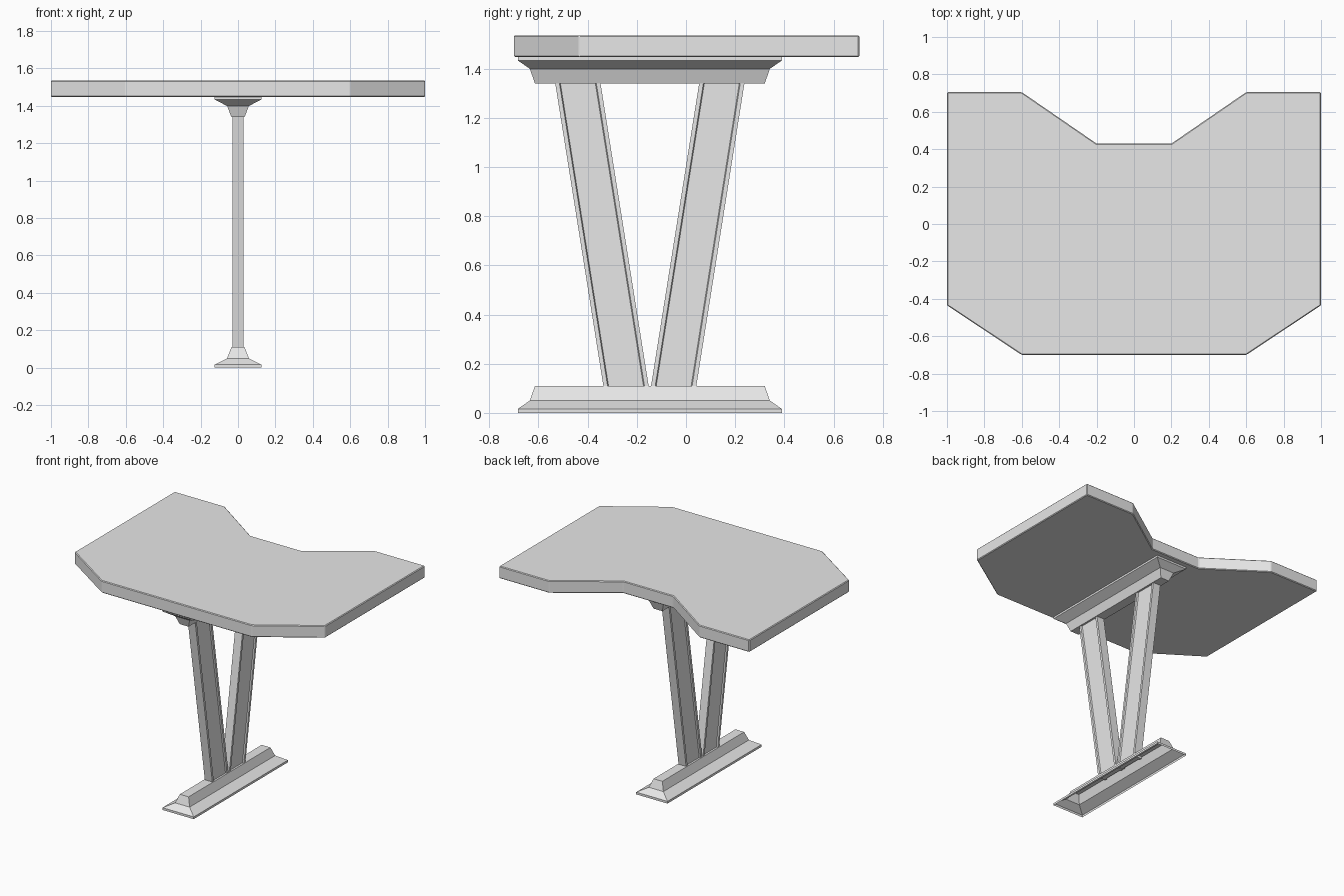
import bpy
import bmesh

if "Cube" in bpy.data.objects:
    bpy.data.objects.remove(bpy.data.objects["Cube"], do_unlink=True)

grey = bpy.data.materials.new("light_grey")
grey.use_nodes = True
colour = (0.8, 0.8, 0.8, 1)
grey.diffuse_color = colour
grey.node_tree.nodes["Principled BSDF"].inputs["Base Color"].default_value = colour


def loft(name, rings, cap_start=True, cap_end=True):
    """Skin a stack of matching point rings into one mesh object."""
    bm = bmesh.new()
    loops = [[bm.verts.new(p) for p in ring] for ring in rings]
    n = len(loops[0])
    for low, high in zip(loops, loops[1:]):
        for i in range(n):
            j = (i + 1) % n
            bm.faces.new((low[i], low[j], high[j], high[i]))
    if cap_start:
        bm.faces.new(loops[0][::-1])
    if cap_end:
        bm.faces.new(loops[-1])
    # outward normals, also for mirrored shells
    bmesh.ops.recalc_face_normals(bm, faces=bm.faces)
    mesh = bpy.data.meshes.new(name)
    bm.to_mesh(mesh)
    bm.free()
    mesh.materials.append(grey)
    obj = bpy.data.objects.new(name, mesh)
    bpy.context.collection.objects.link(obj)
    return obj


# Tabletop: right half outline mirrored across x, with softened edges
half = [(0.2, 0.43), (0.6, 0.705), (1, 0.705), (1, -0.435), (0.6, -0.7)]
outline = half + [(-x, y) for x, y in reversed(half)]
outline.reverse()
top = loft("tabletop", [[(x, y, z) for x, y in outline] for z in (1.447, 1.535)])
bevel = top.modifiers.new("edge_bevel", "BEVEL")
bevel.width = 0.005
bevel.segments = 1
bevel.limit_method = "ANGLE"

# Foot and its upside-down twin under the tabletop: open stepped shells
CENTRE_Y = -0.147
STEPS = [(0.125, 0.537, 0), (0.125, 0.537, 0.016),
         (0.058, 0.488, 0.05), (0.035, 0.467, 0.11)]


def stepped_shell(name, base, direction):
    rings = []
    for hx, hy, h in STEPS:
        z = base + direction * h
        rings.append([(sx * hx, CENTRE_Y + sy * hy, z)
                      for sx, sy in ((-1, -1), (1, -1), (1, 1), (-1, 1))])
    loft(name, rings, cap_start=False)


stepped_shell("foot", 0, 1)
stepped_shell("top_bracket", 1.449, -1)


# Legs: slanted beams with raised flanges and a recessed web
def leg(name, side):
    w, f, edge, web = 0.092, 0.075, 0.03, 0.021
    right = [(edge, -w), (edge, -f), (web, -f + 0.004),
             (web, f - 0.004), (edge, f), (edge, w)]
    section = right + [(-x, y) for x, y in reversed(right)]
    rings = []
    for z in (0.095, 1.352):
        offset = 0.097 + (z - 0.11) * 0.159
        rings.append([(x, CENTRE_Y + side * offset + y, z) for x, y in section])
    loft(name, rings)


leg("front_leg", -1)
leg("back_leg", 1)
